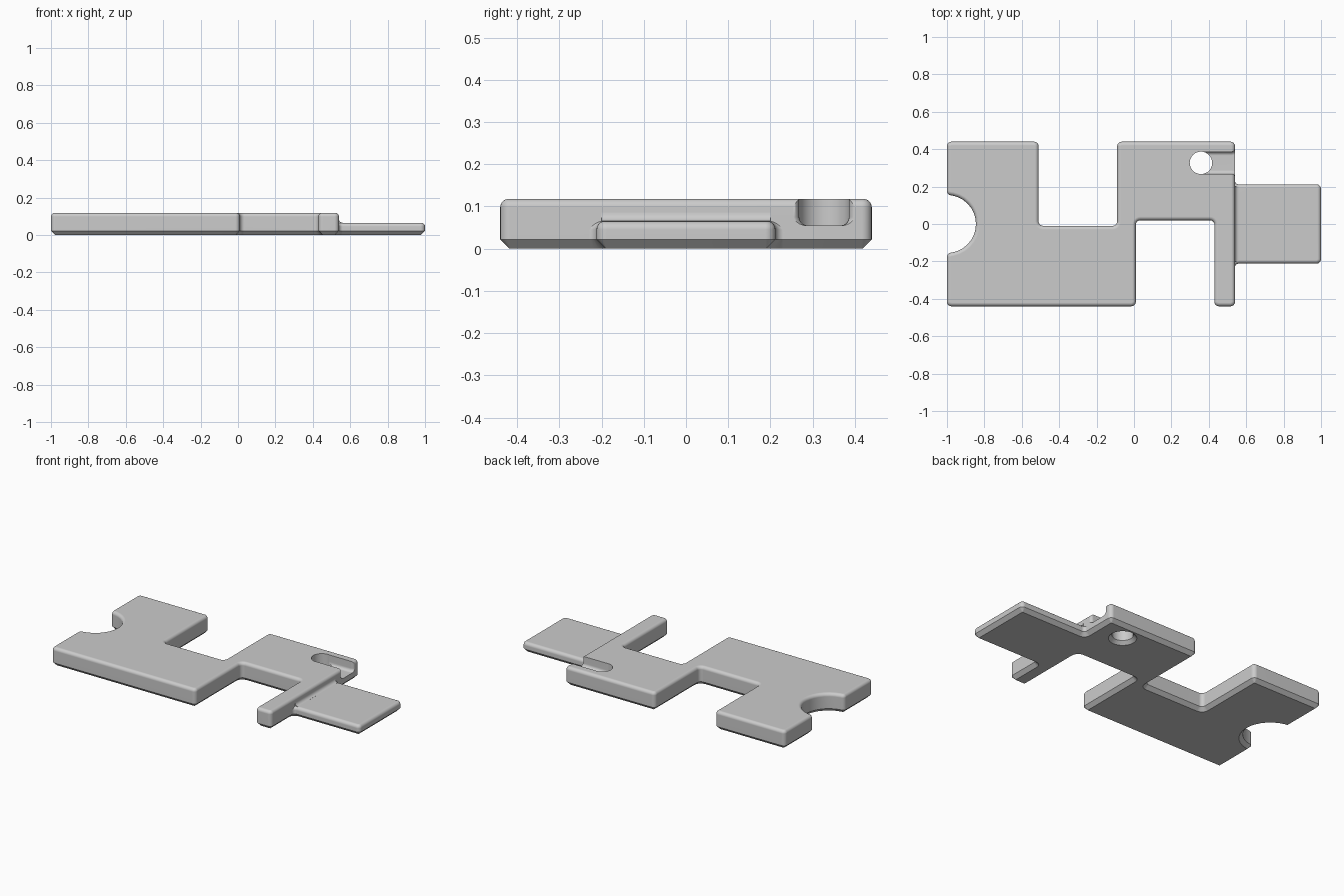
import bpy, bmesh, math
from mathutils import Vector, Matrix

if "Cube" in bpy.data.objects:
    bpy.data.objects.remove(bpy.data.objects["Cube"])

grey = bpy.data.materials.new("plain grey")
grey.diffuse_color = (0.6, 0.6, 0.6, 1)
grey.use_nodes = True
grey.node_tree.nodes["Principled BSDF"].inputs["Base Color"].default_value = grey.diffuse_color


def rounded(points):
    """Counter-clockwise (x, y, corner radius) -> list of (point, inward normal)."""
    out = []
    n = len(points)
    for i, (x, y, r) in enumerate(points):
        p = Vector((x, y))
        d1 = (p - Vector(points[i - 1][:2])).normalized()
        d2 = (Vector(points[(i + 1) % n][:2]) - p).normalized()
        n1, n2 = Vector((-d1.y, d1.x)), Vector((-d2.y, d2.x))
        if r == 0:
            out.append((p, (n1 + n2) / (1 + n1.dot(n2))))
            continue
        turn = math.atan2(d1.x * d2.y - d1.y * d2.x, d1.dot(d2))
        s = 1 if turn > 0 else -1
        centre = p - d1 * r * math.tan(abs(turn) / 2) + n1 * r * s
        for k in range(6):
            nk = Matrix.Rotation(turn * k / 5, 2) @ n1
            out.append((centre - nk * r * s, nk))
    return out


def slab(name, points, levels):
    """Stack the outline at each (height, inset) and cap both ends."""
    ring = rounded(points)
    bm = bmesh.new()
    rows = []
    for z, inset in levels:
        rows.append([bm.verts.new((*(p + nrm * inset), z)) for p, nrm in ring])
    n = len(ring)
    for a, b in zip(rows, rows[1:]):
        for i in range(n):
            j = (i + 1) % n
            bm.faces.new((a[i], a[j], b[j], b[i]))
    bm.faces.new(rows[0][::-1])
    bm.faces.new(rows[-1])
    bmesh.ops.recalc_face_normals(bm, faces=bm.faces)
    me = bpy.data.meshes.new(name)
    bm.to_mesh(me)
    bm.free()
    me.materials.append(grey)
    ob = bpy.data.objects.new(name, me)
    bpy.context.collection.objects.link(ob)
    return ob


def select(ob):
    bpy.ops.object.select_all(action='DESELECT')
    ob.select_set(True)
    bpy.context.view_layer.objects.active = ob


def cut(ob, cutter):
    mod = ob.modifiers.new("cut", 'BOOLEAN')
    mod.operation, mod.solver, mod.object = 'DIFFERENCE', 'EXACT', cutter
    select(ob)
    bpy.ops.object.modifier_apply(modifier=mod.name)
    bpy.data.objects.remove(cutter)


def finish(ob):
    select(ob)
    bpy.ops.object.shade_smooth_by_angle(angle=math.radians(32))
    mod = ob.modifiers.new("even shading", 'WEIGHTED_NORMAL')
    mod.keep_sharp = True


def edge_levels(top, c=0.022, r=0.02):
    """Chamfered bottom edge, rounded top edge."""
    lv = [(0, c), (c, 0)]
    for k in range(6):
        a = math.pi / 2 * k / 5
        lv.append((top - r + r * math.sin(a), r - r * math.cos(a)))
    return lv


# Main plate with two notches and a half-round bite on the left
R = 0.024
corners = [(-1, -.44), (.01, -.44), (.01, .02), (.43, .02), (.43, -.44), (.54, -.44),
           (.54, .44), (-.09, .44), (-.09, -.01), (-.51, -.01), (-.51, .44), (-1, .44)]
outline = [(x, y, R) for x, y in corners]
for k in range(17):
    a = math.pi / 2 - math.pi * k / 16
    outline.append((-1 + .155 * math.cos(a), .155 * math.sin(a), R if k in (0, 16) else 0))
plate = slab("main_plate", outline, edge_levels(.118))

# Open slot with rounded floor and flared mouth
cy, hw = .327, .059
slot_points = [(.36, cy - hw, 0), (.541, cy - hw, .02), (.541, cy - .12, 0), (.65, cy - .12, 0),
               (.65, cy + .12, 0), (.541, cy + .12, 0), (.541, cy + hw, .02), (.36, cy + hw, 0)]
slot_levels = []
for k in range(6):
    a = math.pi / 2 * k / 5
    slot_levels.append((.075 - .02 * math.cos(a), .02 - .02 * math.sin(a)))
cut(plate, slab("slot_cutter", slot_points, slot_levels + [(.2, 0)]))

# Through hole, countersunk underneath
circle = [(.358 + .06 * math.cos(2 * math.pi * k / 40), cy + .06 * math.sin(2 * math.pi * k / 40), 0)
          for k in range(40)]
cut(plate, slab("hole_cutter", circle, [(-.01, -.03), (.02, 0), (.2, 0)]))
finish(plate)

# Thin tab on the right, flared where it joins the plate
tab = slab("tab", [(.49, -.26, 0), (.5395, -.26, 0), (.5395, -.212, .02), (1, -.212, R),
                   (1, .212, R), (.5395, .212, .02), (.5395, .26, 0), (.49, .26, 0)],
           edge_levels(.065))
finish(tab)

# Concave fillet between the tab top and the plate
profile = [(.53, .06), (.56, .06)]
for k in range(7):
    a = math.pi / 2 * k / 6
    profile.append((.56 - .02 * math.sin(a), .0852 - .02 * math.cos(a)))
profile.append((.53, .0852))
fillet = slab("tab_fillet", [(x, z, 0) for x, z in profile], [(-.2, 0), (.2, 0)])
fillet.data.transform(Matrix.Rotation(math.pi / 2, 4, 'X'))
finish(fillet)
